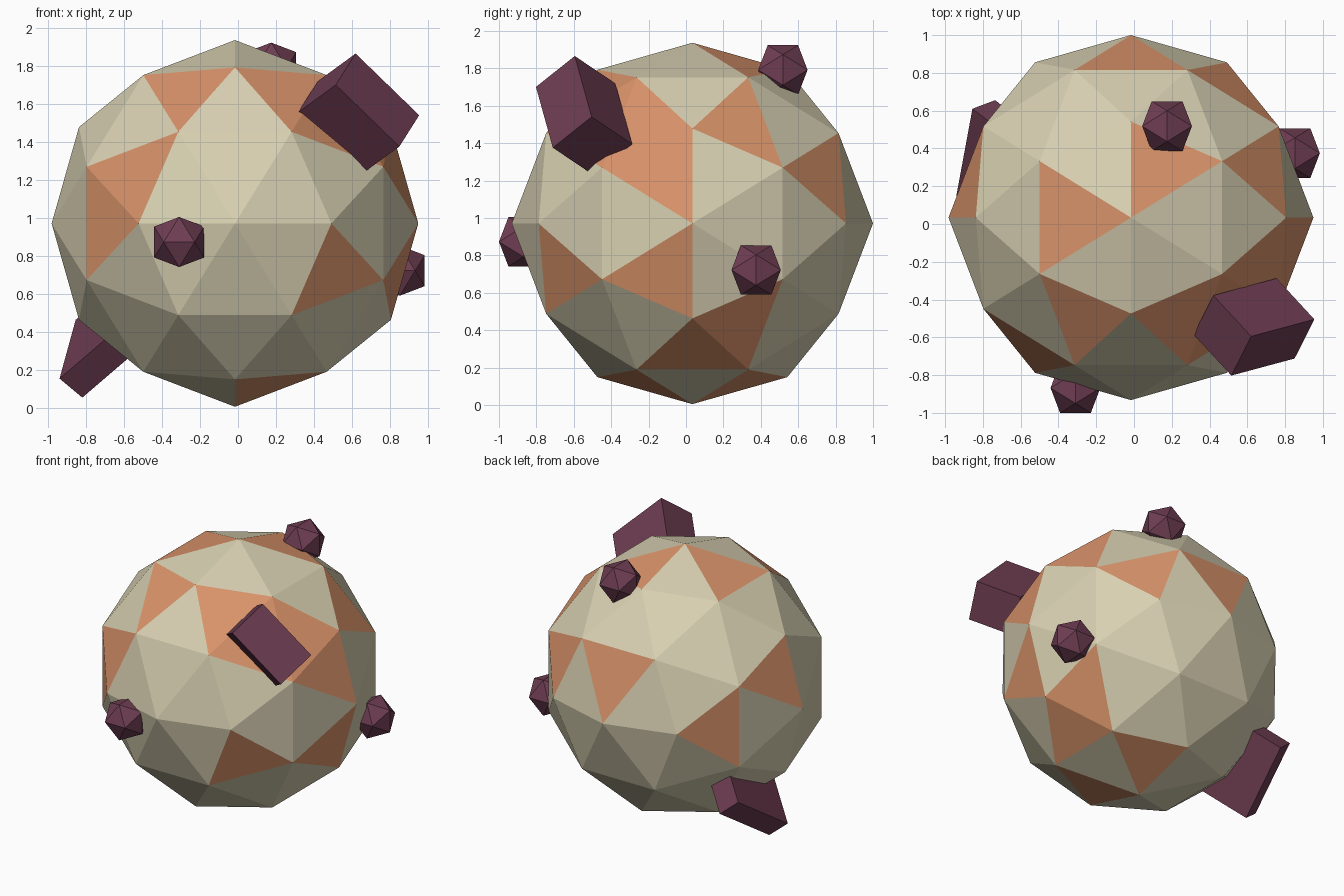
import bpy
import bmesh
from itertools import product
from mathutils import Vector, Matrix

if "Cube" in bpy.data.objects:
    bpy.data.objects.remove(bpy.data.objects["Cube"], do_unlink=True)


def make_material(name, colour):
    material = bpy.data.materials.new(name)
    material.use_nodes = True
    rgba = (*colour, 1)
    material.diffuse_color = rgba
    material.node_tree.nodes["Principled BSDF"].inputs["Base Color"].default_value = rgba
    return material


cream = make_material("cream stone", (.687, .631, .445))
orange = make_material("burnt orange", (.694, .292, .144))
plum = make_material("dark plum", (.156, .047, .084))


def finish(bm, name, location, materials):
    """Turn a bmesh into a flat-shaded object."""
    bmesh.ops.recalc_face_normals(bm, faces=bm.faces)
    mesh = bpy.data.meshes.new(name)
    bm.to_mesh(mesh)
    bm.free()
    for material in materials:
        mesh.materials.append(material)
    obj = bpy.data.objects.new(name, mesh)
    obj.location = location
    bpy.context.scene.collection.objects.link(obj)
    return obj


def icosahedron_corners():
    """The twelve corners as three crossed golden rectangles."""
    golden = (1 + 5 ** .5) / 2
    corners = []
    for s, t in product((-1, 1), repeat=2):
        a, b = s, t * golden
        corners += [Vector(p).normalized() for p in ((0, a, b), (a, b, 0), (b, 0, a))]
    return corners


def hull(points, radius):
    bm = bmesh.new()
    for point in points:
        bm.verts.new(point * radius)
    bmesh.ops.convex_hull(bm, input=bm.verts)
    return bm


def make_box(name, centre, long_side, short_side, depth):
    """A box spanned by two edge vectors, the third follows from them."""
    u, v = Vector(long_side), Vector(short_side)
    v_length = v.length
    n = u.cross(v).normalized()
    v = n.cross(u).normalized() * v_length
    frame = Matrix((u, v, n * depth)).transposed().to_4x4()
    bm = bmesh.new()
    bmesh.ops.create_cube(bm, size=1, matrix=frame)
    return finish(bm, name, centre, [plum])


# Faceted main ball: icosahedron corners plus edge midpoints pushed to the sphere
corners = icosahedron_corners()
midpoints = [(p + q).normalized() for i, p in enumerate(corners)
             for q in corners[:i] if (p - q).length < 1.1]
ball = hull(corners + midpoints, .966)

# Orange facets, chosen by the direction they face
orange_directions = [
    (-.3, -.6, .7), (.3, -.6, .7), (.5, -.5, .5), (.7, -.3, .6),
    (-.6, -.7, .3), (.6, -.7, -.3), (.6, .7, .3), (.7, .3, .6), (.7, .3, -.6),
    (-.7, -.6, 0), (-.7, .6, 0), (.6, 0, -.7),
    (.2, -.3, -.9), (.2, .3, -.9), (.2, .3, .9),
    (.9, -.2, .3), (.9, -.2, -.3), (-.9, .2, .3),
    (0, .9, .3), (-.3, 0, .9),
]
for direction in orange_directions:
    aim = Vector(direction).normalized()
    facet = max(ball.faces, key=lambda f: f.calc_center_median().normalized().dot(aim))
    facet.material_index = 1
finish(ball, "faceted_ball", (-.016, .034, .971), [cream, orange])

# Small gems sitting on the surface
gems = {
    "front_gem": (-.31, -.868, .873),
    "side_gem": (.852, .375, .722),
    "top_gem": (.175, .518, 1.792),
}
for name, place in gems.items():
    finish(hull(corners, .155), name, place, [plum])

# Blocks poking out of the surface
make_box("upper_block", (.635, -.545, 1.548), (.335, .09, -.325), (.2, -.217, .146), .285)
make_box("lower_block", (-.69, .29, .385), (.085, .46, .31), (.12, .045, -.1), .45)
